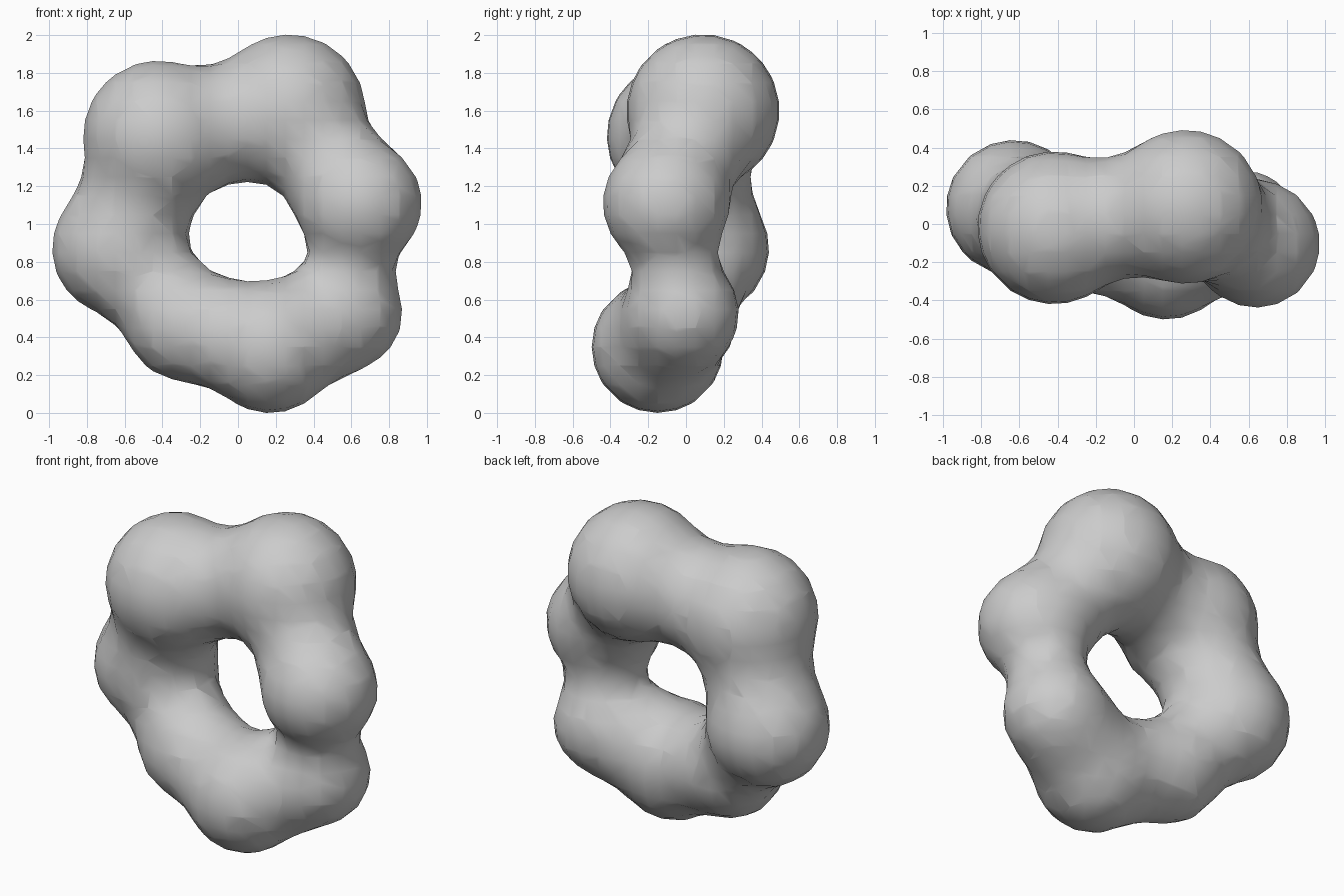
import bpy

if "Cube" in bpy.data.objects:
    bpy.data.objects.remove(bpy.data.objects["Cube"])

# Ring of fused balls: x, y, z, visible radius
BALLS = [
    (-0.42, -0.02, 1.465, 0.40),   # upper left
    (0.27, 0.09, 1.60, 0.405),     # top
    (0.64, -0.105, 1.11, 0.335),   # right
    (0.57, -0.02, 0.53, 0.30),     # lower right
    (0.17, -0.15, 0.35, 0.35),     # bottom
    (-0.29, -0.04, 0.475, 0.30),   # lower left
    (-0.63, 0.085, 0.87, 0.355),   # left
]

# Metaball ring
meta = bpy.data.metaballs.new("ring_blend")
meta.resolution = 0.1
meta.render_resolution = 0.1
meta.threshold = 0.6
for x, y, z, r in BALLS:
    e = meta.elements.new(type='BALL')
    e.co = (x, y, z)
    e.radius = r / 0.575
    e.stiffness = 2.0
source = bpy.data.objects.new("ring_blend", meta)
bpy.context.collection.objects.link(source)
bpy.context.view_layer.update()

# Convert to a smooth mesh and rest it on the ground
dg = bpy.context.evaluated_depsgraph_get()
mesh = bpy.data.meshes.new_from_object(source.evaluated_get(dg))
bpy.data.objects.remove(source, do_unlink=True)
low = min(v.co.z for v in mesh.vertices)
for v in mesh.vertices:
    v.co.z -= low
for p in mesh.polygons:
    p.use_smooth = True
mesh.name = "blob_ring"
ring = bpy.data.objects.new("blob_ring", mesh)
bpy.context.collection.objects.link(ring)
